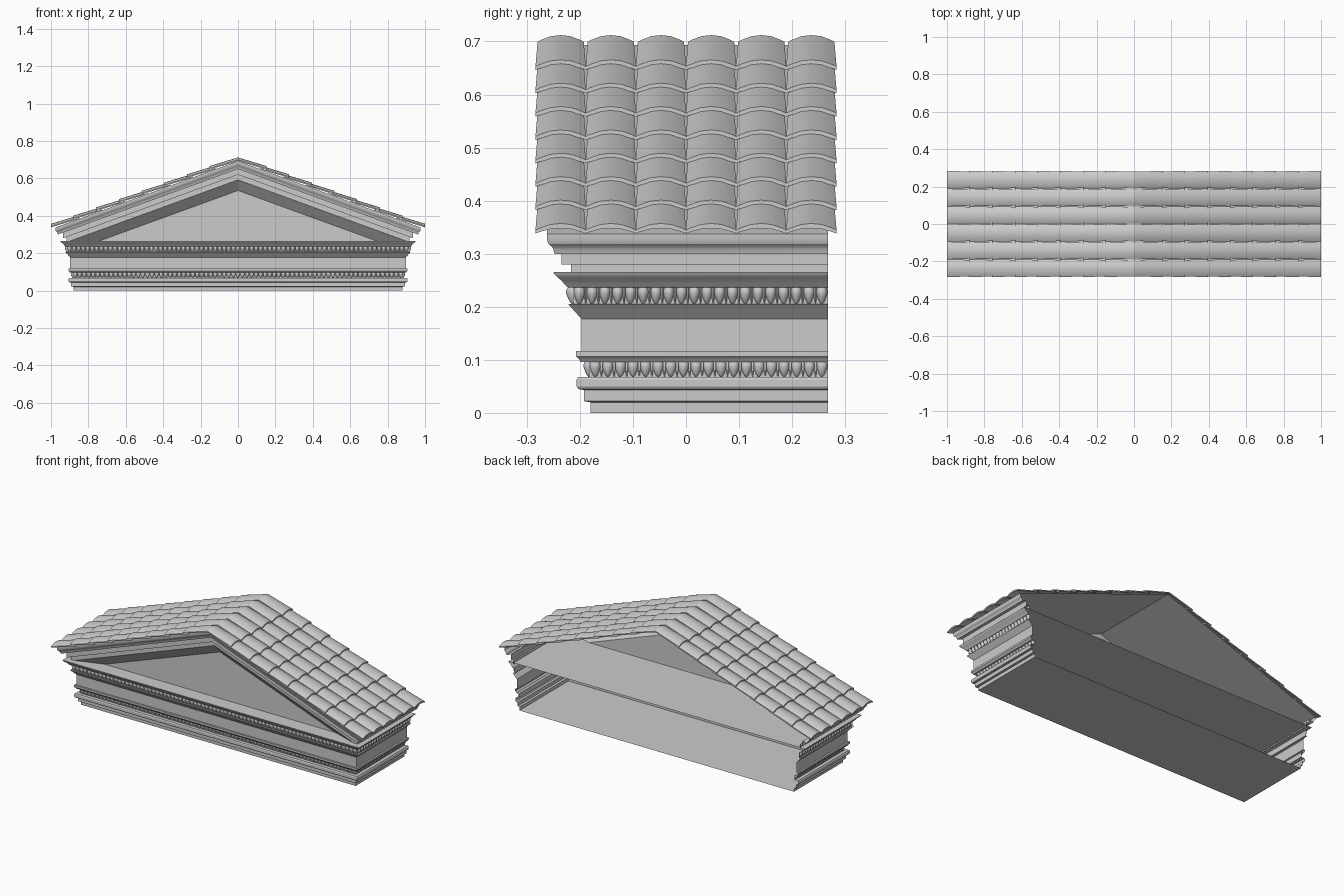
import bpy, bmesh, math
from mathutils import Vector

if "Cube" in bpy.data.objects:
    bpy.data.objects.remove(bpy.data.objects["Cube"])

BACK = 0.268      # y of the open back
T = 0.364         # roof slope
LEDGE = 0.266     # z of the horizontal cornice top


def finish(name, bm, smooth=None):
    me = bpy.data.meshes.new(name)
    bm.normal_update()
    bm.to_mesh(me)
    bm.free()
    ob = bpy.data.objects.new(name, me)
    bpy.context.collection.objects.link(ob)
    if smooth:
        bpy.ops.object.select_all(action='DESELECT')
        ob.select_set(True)
        bpy.context.view_layer.objects.active = ob
        bpy.ops.object.shade_smooth_by_angle(angle=math.radians(smooth))
    return ob


def sweep(bm, rows):
    """Skin consecutive rows of points; returns the vertex rows."""
    vs = [[bm.verts.new(p) for p in r] for r in rows]
    for a, b in zip(vs, vs[1:]):
        for i in range(len(a) - 1):
            bm.faces.new((a[i], a[i + 1], b[i + 1], b[i]))
    return vs


# entablature: profile (projection, height) swept round three sides, open back
profile = [(.180, 0), (.180, .02), (.192, .022), (.192, .043), (.203, .045),
           (.206, .05), (.206, .063), (.203, .068), (.183, .068), (.183, .096),
           (.199, .096), (.202, .102), (.207, .106), (.207, .117), (.197, .117),
           (.197, .177), (.222, .205), (.213, .205), (.213, .236), (.223, .236),
           (.228, .241), (.234, .249), (.243, .256), (.248, .261), (.250, LEDGE)]
bm = bmesh.new()
rows = [[(-.7 - o, BACK, z), (-.7 - o, -o, z), (.7 + o, -o, z), (.7 + o, BACK, z)]
        for o, z in profile]
vs = sweep(bm, rows)
bm.faces.new(list(reversed(vs[0])))
bm.faces.new(vs[-1])
finish("entablature", bm, 25)


# egg and dart bands
def egg(bm, c, d, rw, h, depth):
    """Half egg at c bulging along direction d, widest near the top."""
    side = Vector((-d.y, d.x, 0))
    levels = [(0, .12), (.12, .42), (.35, .72), (.65, 1), (.88, .97), (1, .75)]
    grid = [[c + side * (math.cos(a) * rw * r) + d * (math.sin(a) * depth * r)
             + Vector((0, 0, t * h))
             for a in [math.pi * k / 6 for k in range(7)]] for t, r in levels]
    g = sweep(bm, grid)
    bm.faces.new(list(reversed(g[0])))
    bm.faces.new(g[-1])


def egg_band(name, o, z, h, depth, pitch):
    bm = bmesh.new()
    runs = [(Vector((-.7 - o, -o, z)), Vector((.7 + o, -o, z)), Vector((0, -1, 0)))]
    for s in (-1, 1):
        runs.append((Vector((s * (.7 + o), -o, z)), Vector((s * (.7 + o), BACK, z)),
                     Vector((s, 0, 0))))
    for a, b, d in runs:
        n = round((b - a).length / pitch)
        for i in range(n):
            egg(bm, a.lerp(b, (i + .5) / n), d, pitch * .43, h, depth)
            if i:
                egg(bm, a.lerp(b, i / n), d, pitch * .12, h, depth * .5)
    bmesh.ops.recalc_face_normals(bm, faces=bm.faces)
    finish(name, bm, 50)


egg_band("lower_egg_band", .183, .068, .028, .010, .0242)
egg_band("upper_egg_band", .213, .205, .031, .013, .0245)

# tympanum wall and the sloping soffit that frames it
bm = bmesh.new()
inner, outer = [[(-(a - LEDGE) / T, -o, LEDGE), (0, -o, a), ((a - LEDGE) / T, -o, LEDGE)]
                for o, a in ((.165, .535), (.217, .592))]
vs = sweep(bm, [inner, outer])
bm.faces.new(vs[0])
finish("tympanum", bm)

# raking cornice: profile (projection, apex height) swept along eaves and rakes
rake = [(.217, .592), (.217, .62), (.235, .62), (.235, .65), (.248, .65), (.250, .660),
        (.254, .667), (.259, .673), (.262, .681), (.262, .693)]
bm = bmesh.new()
rows = []
for o, a in rake:
    x = .7 + o + (.015 if a >= .65 and o > .24 else 0)
    z = a - T * x
    rows.append([(-x, BACK, z), (-x, -o, z), (0, -o, a), (x, -o, z), (x, BACK, z)])
vs = sweep(bm, rows)
top = vs[-1]
ridge = bm.verts.new((0, BACK, rake[-1][1]))
bm.faces.new((top[0], top[1], top[2], ridge))
bm.faces.new((ridge, top[2], top[3], top[4]))
finish("raking_cornice_and_roof_deck", bm, 25)

# roof tiles: tapered arched slabs, six columns by eight rows per slope
bm = bmesh.new()
ARCH = [(-1, 0), (-.82, .004), (-.42, .0105), (0, .0125), (.42, .0105), (.82, .004), (1, 0)]


def tile(bm, s, y, x0, x1):
    loops = []
    for x, half, lift in ((x0, .0475, .009), (x1, .0435, 0)):
        base = .693 - T * x + lift
        low = [(s * x, y + u * half, base + h * .8) for u, h in ARCH]
        high = [(s * x, y + u * half, base + h + .0065) for u, h in reversed(ARCH)]
        loops.append([bm.verts.new(p) for p in low + high])
    a, b = loops
    n = len(a)
    for i in range(n):
        j = (i + 1) % n
        bm.faces.new((a[i], a[j], b[j], b[i]))
    m = len(ARCH)
    for ring in loops:
        for i in range(m - 1):
            bm.faces.new((ring[i], ring[i + 1], ring[n - 2 - i], ring[n - 1 - i]))


PITCH = .121
for s in (-1, 1):
    for r in range(8):
        x0 = 1 - r * PITCH
        for c in range(6):
            tile(bm, s, (c - 2.5) * .0945, x0, max(0, x0 - .153))
bmesh.ops.recalc_face_normals(bm, faces=bm.faces)
finish("roof_tiles", bm, 20)
